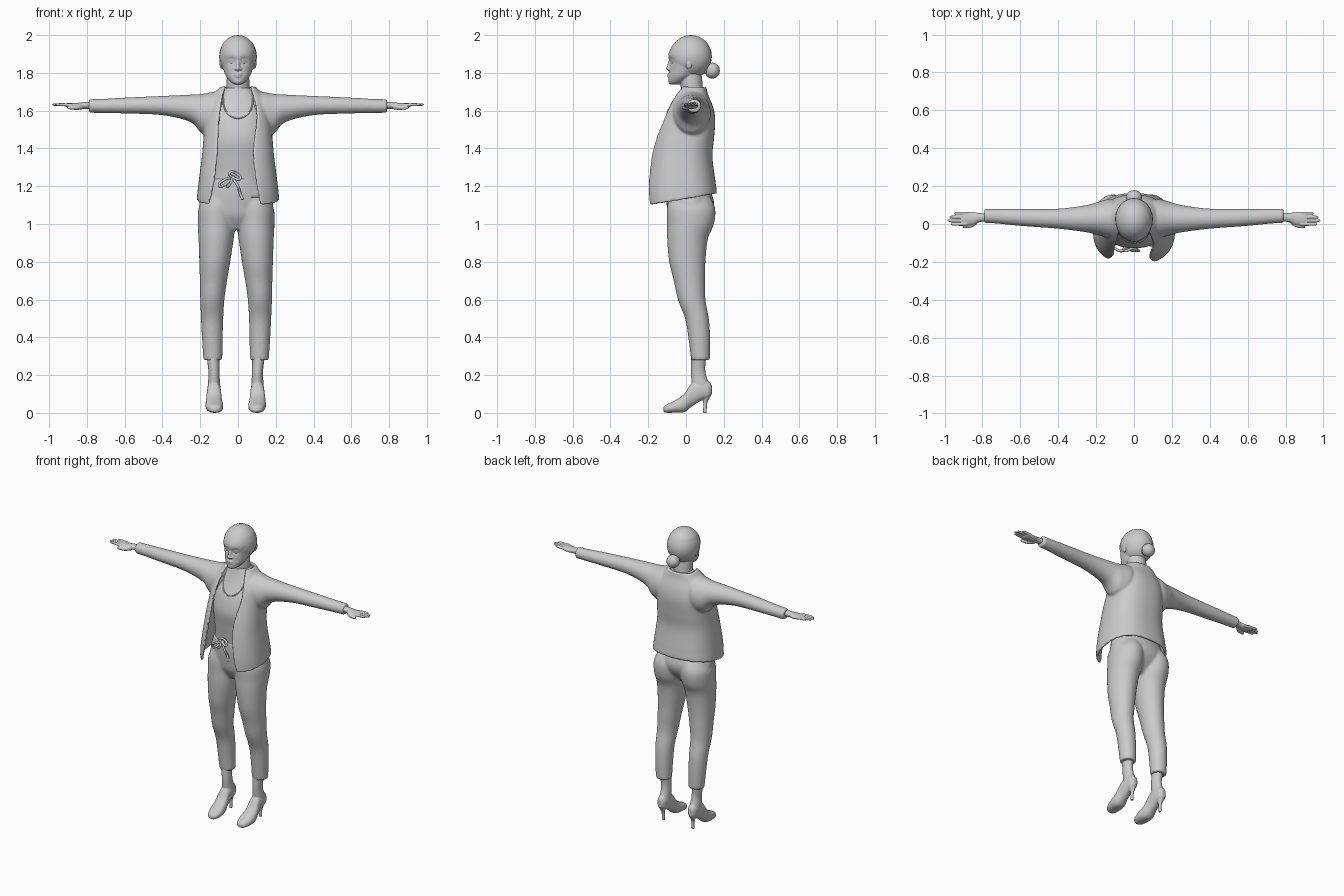
import bpy, bmesh, math
from mathutils import Vector
from mathutils.bvhtree import BVHTree

cube = bpy.data.objects.get("Cube")
if cube:
    bpy.data.objects.remove(cube)

grey = bpy.data.materials.new("plain_grey")
grey.use_nodes = True
grey.diffuse_color = (0.6, 0.6, 0.6, 1)
grey.node_tree.nodes["Principled BSDF"].inputs["Base Color"].default_value = grey.diffuse_color


def add_object(name, data):
    obj = bpy.data.objects.new(name, data)
    bpy.context.collection.objects.link(obj)
    data.materials.clear()
    data.materials.append(grey)
    return obj


def finish(name, bm):
    mesh = bpy.data.meshes.new(name)
    bm.to_mesh(mesh)
    bm.free()
    mesh.shade_smooth()
    return add_object(name, mesh)


def smooth_rows(rows, steps=5):
    """Pass a smooth curve through the section rows."""
    out = []
    for i in range(len(rows) - 1):
        before, after = rows[max(i - 1, 0)], rows[min(i + 2, len(rows) - 1)]
        for s in range(steps):
            t = s / steps
            row = []
            for p, a, b, q in zip(before, rows[i], rows[i + 1], after):
                m, n = (b - p) / 2, (q - a) / 2
                h = t * t * (3 - 2 * t)
                row.append(a + (b - a) * h + m * t * (1 - t) ** 2 - n * t * t * (1 - t))
            out.append(row)
    return out + [list(rows[-1])]


def loft(name, axis, rows, n=32, power=2.0):
    """Skin oval sections: position, two centres, two radii, optional opening widths."""
    bm, rings = bmesh.new(), []
    is_open = len(rows[0]) > 5
    for t, ca, cb, ra, rb, *gap in smooth_rows(rows):
        start, end = 0, math.tau
        if is_open:
            start = math.asin(min(1, gap[1] / ra) ** (power / 2))
            end -= math.asin(min(1, gap[0] / ra) ** (power / 2))
        ring = []
        for k in range(n):
            ang = start + (end - start) * k / (n - 1 if is_open else n)
            s, c = math.sin(ang), -math.cos(ang)
            a = ca + ra * math.copysign(abs(s) ** (2 / power), s)
            b = cb + rb * math.copysign(abs(c) ** (2 / power), c)
            ring.append(bm.verts.new({"x": (t, a, b), "y": (a, t, b), "z": (a, b, t)}[axis]))
        rings.append(ring)
    for low, high in zip(rings, rings[1:]):
        for k in range(n - 1 if is_open else n):
            j = (k + 1) % n
            bm.faces.new((low[k], low[j], high[j], high[k]))
    if not is_open:
        bm.faces.new(rings[0])
        bm.faces.new(rings[-1])
    bmesh.ops.recalc_face_normals(bm, faces=bm.faces)
    return finish(name, bm)


def ball(name, loc, size, tilt=0):
    bm = bmesh.new()
    bmesh.ops.create_uvsphere(bm, u_segments=24, v_segments=16, radius=1)
    obj = finish(name, bm)
    obj.location, obj.scale, obj.rotation_euler.x = loc, size, tilt
    return obj


def mirror(obj):
    obj.modifiers.new("mirror", "MIRROR").use_mirror_merge = False
    return obj


def tube(name, points, radius):
    curve = bpy.data.curves.new(name, "CURVE")
    curve.dimensions, curve.bevel_depth, curve.use_fill_caps = "3D", radius, True
    spline = curve.splines.new("BEZIER")
    spline.bezier_points.add(len(points) - 1)
    for bp, co in zip(spline.bezier_points, points):
        bp.co, bp.handle_left_type, bp.handle_right_type = co, "AUTO", "AUTO"
    return add_object(name, curve)


def fuse(name, parts, voxel, rounds):
    """Merge overlapping parts into one continuous skin."""
    bpy.context.view_layer.update()
    graph, bm = bpy.context.evaluated_depsgraph_get(), bmesh.new()
    for part in parts:
        mesh = bpy.data.meshes.new_from_object(part.evaluated_get(graph))
        mesh.transform(part.matrix_world)
        bm.from_mesh(mesh)
        bpy.data.meshes.remove(mesh)
    for part in parts:
        bpy.data.objects.remove(part)
    obj = finish(name, bm)
    remesh = obj.modifiers.new("remesh", "REMESH")
    remesh.mode, remesh.voxel_size, remesh.use_smooth_shade = "VOXEL", voxel, True
    soften = obj.modifiers.new("soften", "SMOOTH")
    soften.factor, soften.iterations = 0.5, rounds
    return obj


# Head with eye sockets, nose, lips, ears and neck
skull = loft("skull", "z", [
    (1.738, 0, -.06, .015, .02), (1.75, 0, -.05, .036, .042), (1.78, 0, -.025, .062, .067),
    (1.81, 0, -.007, .075, .081), (1.85, 0, .013, .087, .1), (1.9, 0, .02, .095, .113),
    (1.95, 0, .025, .083, .093), (1.98, 0, .028, .052, .06), (1.994, 0, .03, .01, .01)], n=48)
for v in skull.data.vertices:
    if v.co.y < 0:
        away = (abs(v.co.x) - .034) ** 2 + (v.co.z - 1.863) ** 2
        v.co.y += .012 * math.exp(-away / .0003)
neck = loft("neck", "z", [(1.62, 0, .04, .075, .06), (1.7, 0, .033, .062, .058),
                          (1.76, 0, .028, .06, .058), (1.82, 0, .03, .055, .05)])
face = [skull, neck,
        ball("nose_bridge", (0, -.088, 1.84), (.009, .011, .032), -.2),
        ball("nose_tip", (0, -.093, 1.824), (.011, .013, .01)),
        mirror(loft("nostril", "y", [(-.1, .01, 1.821, .004, .004), (-.09, .012, 1.821, .008, .007),
                                     (-.075, .012, 1.821, .007, .007)])),
        ball("upper_lip", (0, -.088, 1.792), (.021, .011, .006)),
        ball("lower_lip", (0, -.087, 1.781), (.019, .011, .007)),
        ball("chin", (0, -.076, 1.757), (.025, .018, .016))]
face += [ball("ear", (s * .087, .018, 1.852), (.011, .018, .031), -.15) for s in (-1, 1)]
fuse("head", face, .0035, 3)
for side, s in (("left", 1), ("right", -1)):
    ball(side + "_eye", (s * .034, -.063, 1.863), (.014, .011, .008))

# Hair swept back into a bun
ball("hair", (0, .025, 1.886), (.1, .112, .114))
ball("hair_bun", (0, .139, 1.812), (.042, .04, .042))
ball("bun_band", (0, .115, 1.82), (.03, .03, .03))

# Top worn under the jacket, with a scooped neckline
top = loft("shirt", "z", [
    (1.14, 0, .01, .17, .112), (1.25, 0, 0, .15, .105), (1.35, 0, -.005, .15, .112),
    (1.45, 0, -.004, .155, .124), (1.55, 0, .012, .15, .115), (1.62, 0, .025, .135, .09),
    (1.68, 0, .03, .1, .068), (1.72, 0, .033, .064, .058)], n=48, power=2.3)
bm = bmesh.new()
bm.from_mesh(top.data)
tree = BVHTree.FromBMesh(bm)
bm.free()


def on_chest(x, z):
    hit = tree.ray_cast(Vector((x, -1, z)), Vector((0, 1, 0)))[0]
    return hit or Vector((x, 0, z))


tube("neckline", [on_chest(.078 * math.sin(a), 1.65 - .09 * math.cos(a))
                  for a in [math.pi * .55 * k / 8 for k in range(-8, 9)]], .004)

# Open jacket, hem dropping toward the front
body = loft("jacket_body", "z", [
    (1.1, 0, -.025, .21, .18, .155, .12), (1.2, 0, -.027, .203, .178, .13, .1),
    (1.35, 0, -.026, .184, .158, .11, .08), (1.45, 0, -.011, .175, .151, .105, .085),
    (1.55, 0, .009, .165, .138, .1, .1), (1.62, 0, .018, .152, .117, .09, .095),
    (1.68, 0, .025, .125, .085, .08, .08), (1.725, 0, .036, .083, .064, .065, .065)],
    n=64, power=2.5)
for v in body.data.vertices:
    if v.co.z < 1.2:
        v.co.z += .6 * (v.co.y + .19) / .35 * (1.2 - v.co.z)
shell = body.modifiers.new("thickness", "SOLIDIFY")
shell.thickness, shell.offset = .016, 0
sleeves = mirror(loft("sleeves", "x", [
    (.05, .037, 1.645, .05, .068), (.12, .03, 1.59, .1, .112), (.19, .029, 1.583, .088, .106),
    (.25, .028, 1.612, .072, .073), (.4, .028, 1.627, .053, .051), (.6, .035, 1.627, .045, .042),
    (.72, .041, 1.625, .039, .037), (.79, .043, 1.625, .037, .036)]))
fuse("jacket", [body, sleeves], .007, 5)

# Hands with four fingers and a thumb
hand = [loft("palm", "x", [(.76, .038, 1.628, .024, .02), (.82, .034, 1.628, .024, .018),
                           (.85, .03, 1.625, .034, .016), (.9, .028, 1.628, .035, .012),
                           (.912, .028, 1.63, .028, .008)])]
for k, tip in enumerate((.95, .975, .984, .968)):
    y = .056 - .019 * k
    hand.append(loft("finger", "x", [(.88, y, 1.629, .009, .009), (.93, y, 1.632, .0085, .008),
                                     (tip - .008, y, 1.632, .007, .006),
                                     (tip, y, 1.632, .002, .002)], n=16))
hand.append(loft("thumb", "x", [(.82, .02, 1.62, .012, .012), (.85, -.002, 1.616, .013, .012),
                                (.89, -.014, 1.616, .009, .009), (.905, -.016, 1.617, .003, .003)], n=16))
mirror(fuse("hands", hand, .003, 2))

# Cropped trousers
legs = mirror(loft("legs", "z", [
    (.28, .123, .077, .05, .05), (.4, .126, .07, .055, .058), (.5, .127, .058, .059, .063),
    (.6, .126, .03, .064, .073), (.7, .12, .018, .072, .083), (.8, .113, .007, .082, .096),
    (.92, .106, .008, .093, .108), (1, .103, .024, .1, .124), (1.08, .1, .027, .1, .128),
    (1.14, .09, .02, .08, .11)]))
pelvis = loft("pelvis", "z", [
    (.97, 0, .01, .1, .06), (1.04, 0, .02, .18, .11), (1.1, 0, .024, .196, .126),
    (1.17, 0, .012, .18, .122), (1.24, 0, .002, .155, .112)])
fuse("trousers", [legs, pelvis], .008, 4).location.x = -.01

# Waist tie: knot, two loops and two tails
ball("tie_knot", (-.03, -.125, 1.245), (.014, .013, .012))
for name, path in {
    "right_loop": [(-.03, 1.245), (-.07, 1.235), (-.098, 1.2), (-.075, 1.205), (-.03, 1.245)],
    "left_loop": [(-.03, 1.245), (-.045, 1.27), (-.005, 1.265), (.012, 1.24), (-.03, 1.245)],
    "right_tail": [(-.03, 1.245), (-.04, 1.215), (-.058, 1.195)],
    "left_tail": [(-.03, 1.245), (0, 1.2), (.012, 1.16), (.025, 1.13)],
}.items():
    tube(name, [(x, -.13 - .012 * (i % 2), z) for i, (x, z) in enumerate(path)], .007)

# Ankles and high heeled shoes
ankle = loft("ankle", "z", [(.12, .115, .085, .034, .048), (.16, .115, .075, .032, .045),
                            (.21, .115, .065, .029, .039), (.26, .118, .065, .031, .038),
                            (.33, .122, .07, .036, .042)])
shoe = loft("shoe", "y", [
    (-.12, .11, .018, .012, .01), (-.105, .11, .022, .033, .021), (-.06, .112, .033, .046, .032),
    (-.01, .115, .052, .044, .048), (.03, .115, .095, .038, .062), (.08, .115, .12, .035, .055),
    (.12, .115, .122, .028, .044), (.137, .115, .122, .012, .024)], power=2.3)
heel = loft("heel", "z", [(0, .113, .1, .01, .01), (.05, .113, .102, .011, .011),
                          (.09, .115, .108, .02, .022), (.12, .115, .1, .026, .032)], n=20)
mirror(fuse("feet", [ankle, shoe, heel], .004, 3)).location.x = -.012
